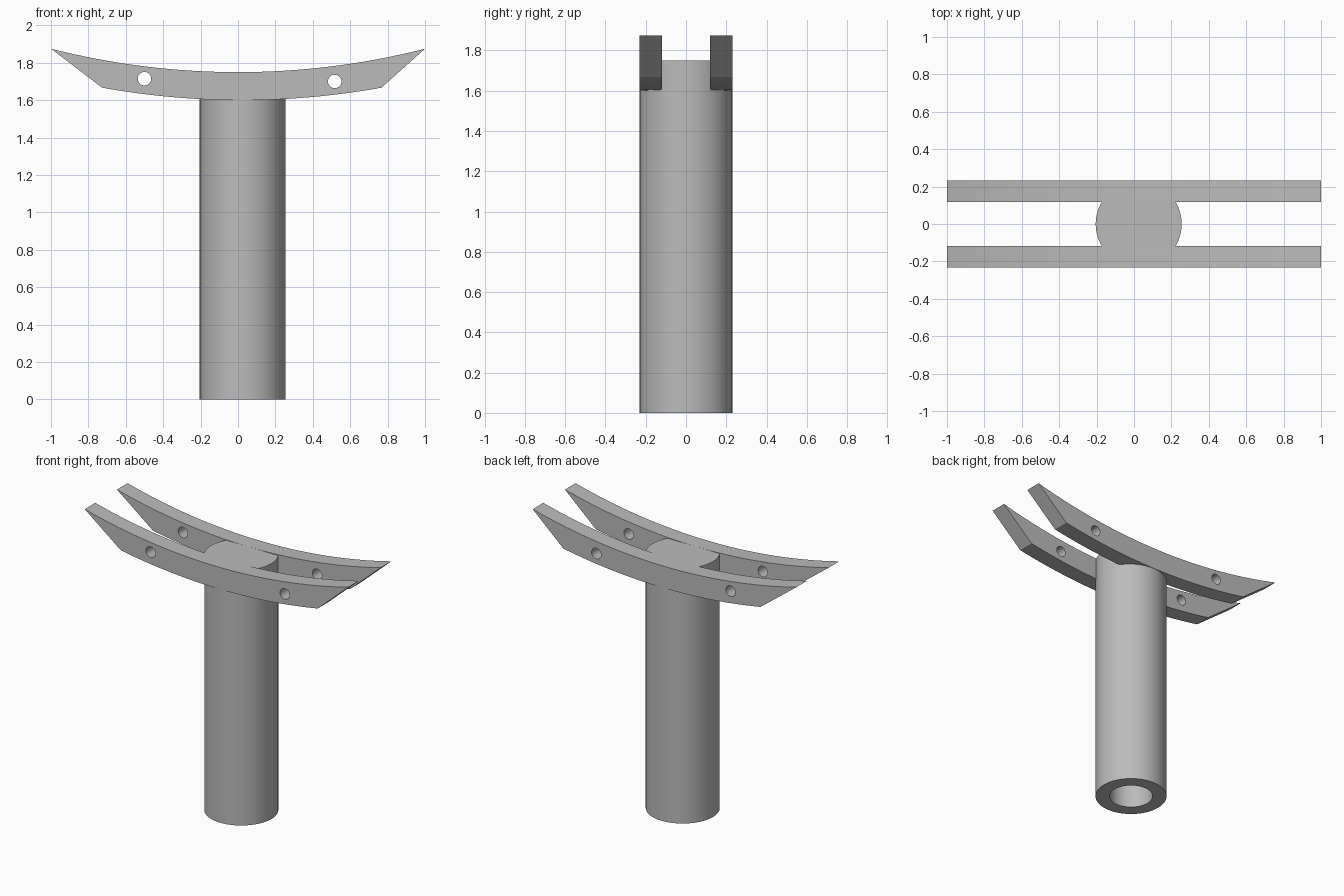
import bpy, bmesh, math
from mathutils import Matrix, Vector

cube = bpy.data.objects.get("Cube")
if cube:
    bpy.data.objects.remove(cube, do_unlink=True)

# Single plain material
grey = bpy.data.materials.new("plain_grey")
grey.use_nodes = True
COLOUR = (0.5, 0.5, 0.5, 1)
grey.diffuse_color = COLOUR
grey.node_tree.nodes["Principled BSDF"].inputs["Base Color"].default_value = COLOUR

POST_X, POST_R, BORE_R = 0.025, 0.23, 0.139
POST_TOP, BORE_TOP = 1.75, 1.6
RAIL_IN, RAIL_OUT = 0.118, 0.232


def make_object(name, bm):
    bmesh.ops.recalc_face_normals(bm, faces=bm.faces)
    mesh = bpy.data.meshes.new(name)
    bm.to_mesh(mesh)
    bm.free()
    mesh.materials.append(grey)
    obj = bpy.data.objects.new(name, mesh)
    bpy.context.collection.objects.link(obj)
    return obj


def select_only(obj):
    bpy.ops.object.select_all(action="DESELECT")
    obj.select_set(True)
    bpy.context.view_layer.objects.active = obj


def smooth(obj):
    select_only(obj)
    bpy.ops.object.shade_smooth_by_angle(angle=math.radians(30))


def arc(left, right, x_mid, low, radius, steps=32):
    """Points on a shallow upward-curving arc, from left to right."""
    xs = [left + (right - left) * i / steps for i in range(steps + 1)]
    return [(x, low + radius - math.sqrt(radius ** 2 - (x - x_mid) ** 2)) for x in xs]


# Round post with a blind bore from below
bm = bmesh.new()
profile = [(0, POST_TOP), (POST_R, POST_TOP), (POST_R, 0),
           (BORE_R, 0), (BORE_R, BORE_TOP), (0, BORE_TOP)]
verts = [bm.verts.new((r, 0, z)) for r, z in profile]
edges = [bm.edges.new(pair) for pair in zip(verts, verts[1:])]
bmesh.ops.spin(bm, geom=verts + edges, cent=(0, 0, 0), axis=(0, 0, 1),
               angle=math.tau, steps=64, use_duplicate=False)
bmesh.ops.remove_doubles(bm, verts=bm.verts, dist=0.0001)
post = make_object("post", bm)
post.location.x = POST_X
smooth(post)

# Cross-holes that pass through both rails
bm = bmesh.new()
for x, z in ((-0.5, 1.715), (0.517, 1.7)):
    bmesh.ops.create_cone(bm, cap_ends=True, segments=32, radius1=0.036, radius2=0.036, depth=1,
                          matrix=Matrix.Translation((x, 0, z)) @ Matrix.Rotation(math.pi / 2, 4, "X"))
cutter = make_object("hole_cutter", bm)
cutter.hide_render = True

# Curved cradle rails with slanted ends
outline = arc(-1, 1, 0, 1.75, 4.06) + arc(-0.727, 0.767, 0.02, 1.6, 4.21)[::-1]
for name, y in (("front_rail", -RAIL_OUT), ("back_rail", RAIL_IN)):
    bm = bmesh.new()
    side = bm.faces.new([bm.verts.new((x, y, z)) for x, z in outline])
    grown = bmesh.ops.extrude_face_region(bm, geom=[side], use_keep_orig=True)["geom"]
    bmesh.ops.translate(bm, vec=Vector((0, RAIL_OUT - RAIL_IN, 0)),
                        verts=[g for g in grown if isinstance(g, bmesh.types.BMVert)])
    rail = make_object(name, bm)
    cut = rail.modifiers.new("holes", "BOOLEAN")
    cut.operation, cut.solver, cut.object = "DIFFERENCE", "EXACT", cutter
    select_only(rail)
    bpy.ops.object.modifier_apply(modifier=cut.name)
    smooth(rail)

bpy.data.objects.remove(cutter, do_unlink=True)
